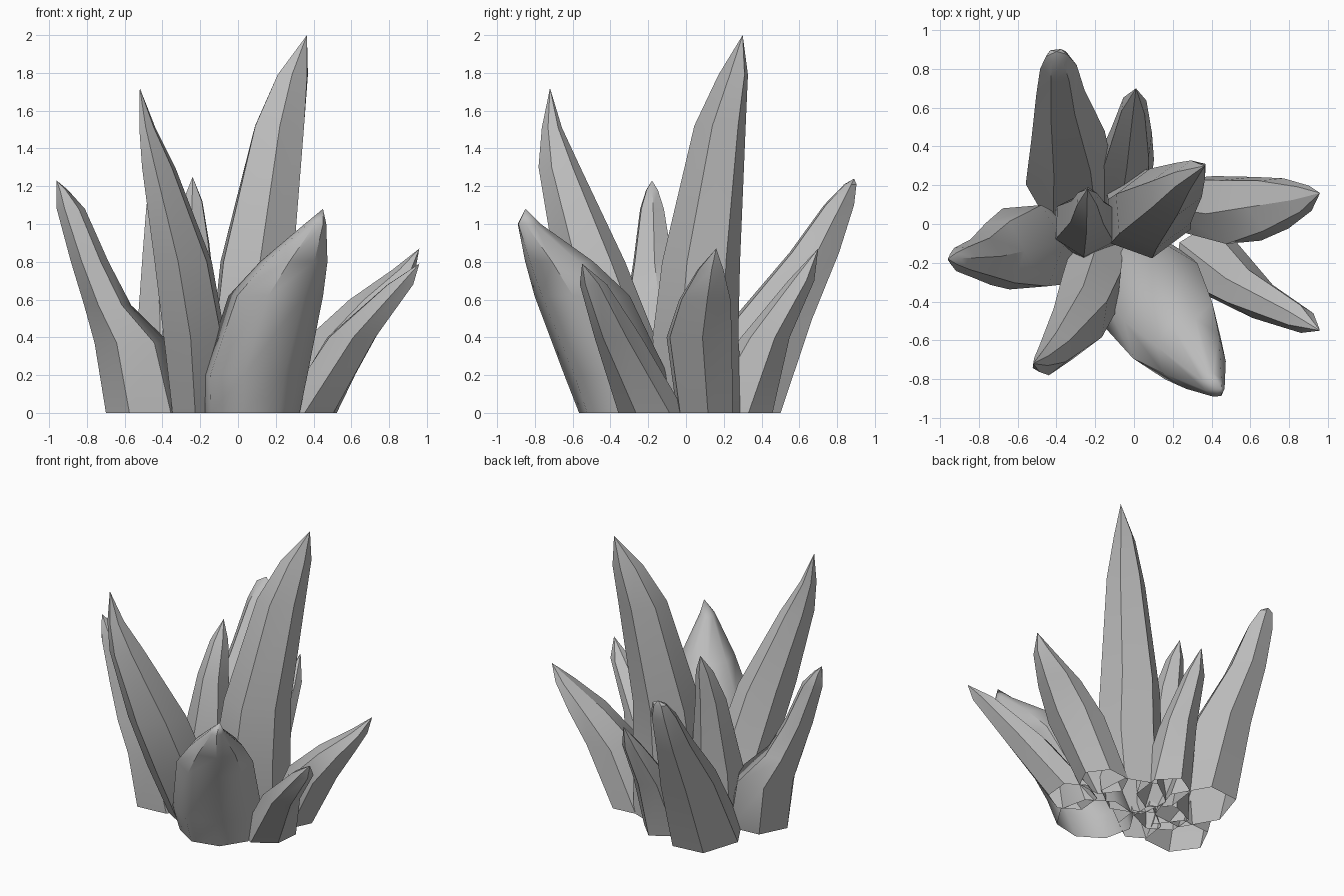
import bpy
import bmesh
from math import sin, cos, pi, atan2, radians
from mathutils import Vector

default_cube = bpy.data.objects.get("Cube")
if default_cube:
    bpy.data.objects.remove(default_cube, do_unlink=True)

# One grey stone material shared by every crystal
GREY = (.5, .5, .5, 1)
stone = bpy.data.materials.new("grey_stone")
stone.use_nodes = True
stone.diffuse_color = GREY
shader = next(n for n in stone.node_tree.nodes if n.type == "BSDF_PRINCIPLED")
shader.inputs["Base Color"].default_value = GREY
shader.inputs["Roughness"].default_value = .8


def cross_section(bm, centre, along, across, lean, sides, turn):
    """Level ring of vertices, stretched along the direction of lean."""
    angles = [2 * pi * (i + turn) / sides for i in range(sides)]
    longest = max(cos(a) for a in angles)
    widest = max(sin(a) for a in angles)
    ring = []
    for a in angles:
        u = along * cos(a) / longest
        v = across * sin(a) / widest
        offset = Vector((u * cos(lean) - v * sin(lean),
                         u * sin(lean) + v * cos(lean), 0))
        ring.append(bm.verts.new(Vector(centre) + offset))
    return ring


def crystal(name, sections, tip, sides=6, turn=0, smooth_angle=30):
    """Loft sections (x, y, z, half length, half width) to a tip; foot open.

    A turn of half a side puts a flat face, not an edge, towards the lean.
    """
    bm = bmesh.new()
    base = sections[0]
    lean = atan2(tip[1] - base[1], tip[0] - base[0])
    rings = [cross_section(bm, (x, y, z), along, across, lean, sides, turn)
             for x, y, z, along, across in sections]
    point = bm.verts.new(tip)
    for i in range(sides):
        j = (i + 1) % sides
        for lower, upper in zip(rings, rings[1:]):
            bm.faces.new((lower[i], lower[j], upper[j], upper[i]))
        bm.faces.new((rings[-1][i], rings[-1][j], point))

    mesh = bpy.data.meshes.new(name)
    bm.to_mesh(mesh)
    bm.free()
    mesh.materials.append(stone)
    obj = bpy.data.objects.new(name, mesh)
    bpy.context.collection.objects.link(obj)
    bpy.ops.object.select_all(action="DESELECT")
    obj.select_set(True)
    bpy.context.view_layer.objects.active = obj
    bpy.ops.object.shade_smooth_by_angle(angle=radians(smooth_angle))
    return obj


# Tallest crystal in the middle
crystal("tall_centre_crystal",
        [(.07, .08, 0, .24, .19), (.08, .05, .4, .25, .19),
         (.1, .08, .8, .22, .175), (.22, .18, 1.52, .16, .11),
         (.29, .25, 1.79, .1, .06)],
        tip=(.365, .3, 2))

# Second tallest, leaning forward
crystal("front_right_spire",
        [(-.2, -.18, 0, .17, .14), (-.23, -.36, .4, .18, .165),
         (-.29, -.51, .8, .175, .145), (-.42, -.67, 1.3, .105, .08),
         (-.48, -.71, 1.51, .05, .04)],
        tip=(-.52, -.72, 1.72), turn=.5)

# Side crystal: slim above, with a broad rounded foot
crystal("right_side_crystal",
        [(-.48, -.14, 0, .22, .18), (-.56, -.12, .37, .2, .21),
         (-.69, -.15, .57, .125, .16), (-.785, -.175, .8, .1, .1),
         (-.885, -.18, 1.08, .075, .06), (-.93, -.18, 1.18, .03, .03)],
        tip=(-.96, -.18, 1.23), smooth_angle=40)

# Wide rounded crystal at the front
crystal("broad_front_crystal",
        [(.07, -.31, 0, .26, .26), (.09, -.37, .2, .27, .29),
         (.2, -.55, .62, .26, .25), (.295, -.67, .8, .19, .175),
         (.41, -.83, 1, .07, .05)],
        tip=(.45, -.85, 1.08), sides=8, smooth_angle=48)

# Two low crystals spreading to the left
crystal("front_left_crystal",
        [(.37, -.18, 0, .16, .16), (.6, -.36, .4, .15, .1),
         (.86, -.49, .68, .08, .06)],
        tip=(.96, -.55, .79))
crystal("left_side_crystal",
        [(.34, .1, 0, .17, .14), (.55, .07, .4, .18, .165),
         (.72, .1, .6, .13, .13), (.88, .13, .76, .06, .065)],
        tip=(.96, .16, .87))

# Crystals at the back
crystal("back_right_crystal",
        [(-.33, .23, 0, .26, .23), (-.34, .46, .5, .2, .19),
         (-.38, .68, .85, .125, .125), (-.39, .81, 1.1, .075, .095),
         (-.4, .87, 1.21, .03, .055)],
        tip=(-.4, .89, 1.24), turn=.5)
crystal("small_back_crystal",
        [(-.05, .24, 0, .22, .14), (-.02, .42, .4, .13, .105),
         (0, .61, .7, .07, .06)],
        tip=(.01, .7, .87))

# Slim upright crystal between the spires
crystal("inner_crystal",
        [(-.25, -.02, 0, .17, .16), (-.25, 0, .4, .17, .15),
         (-.24, .06, .9, .11, .085), (-.24, .13, 1.12, .06, .05)],
        tip=(-.24, .18, 1.25))
